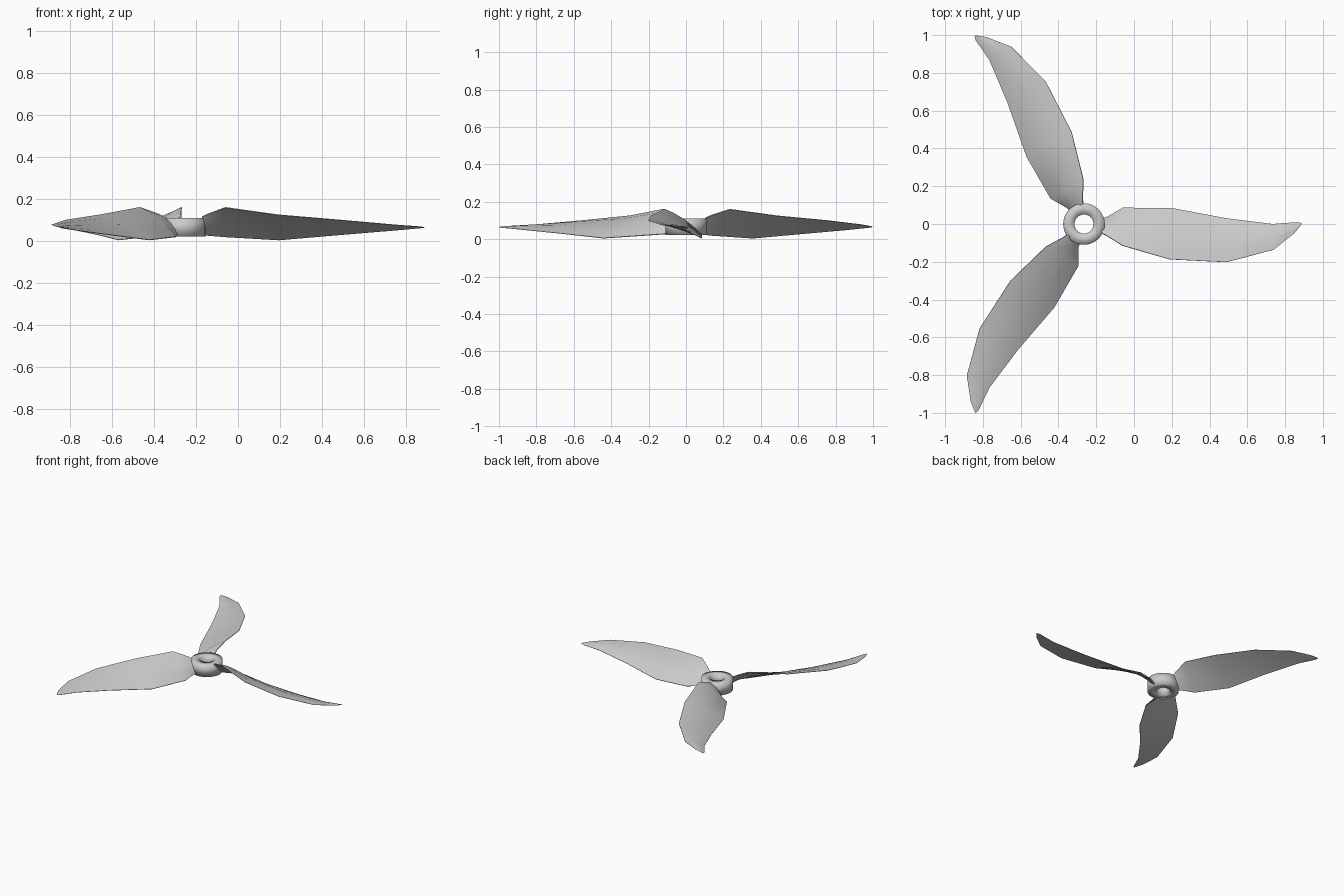
import bpy, bmesh
from math import radians, sin, cos, pi
from mathutils import Vector, Matrix

if "Cube" in bpy.data.objects:
    bpy.data.objects.remove(bpy.data.objects["Cube"])

HUB = Vector((-0.265, 0, 0))

# blade stations: low leading edge point, high trailing edge point, half thickness
STATIONS = [
    ((-0.170, 0.030, 0.030), (-0.170, -0.050, 0.115), 0.013),
    ((-0.145, 0.035, 0.027), (-0.145, -0.062, 0.128), 0.012),
    ((-0.060, 0.085, 0.020), (-0.060, -0.115, 0.160), 0.010),
    ((0.195, 0.085, 0.005), (0.190, -0.187, 0.125), 0.008),
    ((0.490, 0.030, 0.030), (0.490, -0.202, 0.100), 0.006),
    ((0.735, 0.000, 0.050), (0.740, -0.136, 0.078), 0.005),
    ((0.865, 0.010, 0.061), (0.850, -0.048, 0.069), 0.003),
    ((0.887, 0.004, 0.064), (0.885, -0.004, 0.066), 0.001),
]
CHORD = [0.0, 0.2, 0.5, 0.8, 1.0]


def finish(bm, name, smooth_angle):
    bmesh.ops.recalc_face_normals(bm, faces=bm.faces)
    me = bpy.data.meshes.new(name)
    bm.to_mesh(me)
    bm.free()
    ob = bpy.data.objects.new(name, me)
    bpy.context.collection.objects.link(ob)
    bpy.ops.object.select_all(action='DESELECT')
    ob.select_set(True)
    bpy.context.view_layer.objects.active = ob
    bpy.ops.object.shade_smooth_by_angle(angle=radians(smooth_angle))
    return ob


def section(le, te, half):
    """Closed thin lens between both edges, slightly cambered."""
    le, te = Vector(le), Vector(te)
    normal = Vector((1, 0, 0)).cross(le - te).normalized()
    camber = 0.03 * (te - le).length
    def point(t, side):
        bulge = 4 * t * (1 - t)
        return le.lerp(te, t) + normal * (bulge * camber + side * half * (0.2 + 0.8 * bulge))
    return [point(t, 1) for t in CHORD] + [point(t, -1) for t in reversed(CHORD)]


def blade(index):
    bm = bmesh.new()
    turn = (Matrix.Translation(HUB) @ Matrix.Rotation(index * 2 * pi / 3, 4, 'Z')
            @ Matrix.Translation(-HUB))
    rings = [[bm.verts.new(turn @ p) for p in section(*s)] for s in STATIONS]
    for a, b in zip(rings, rings[1:]):
        for i in range(len(a)):
            j = (i + 1) % len(a)
            bm.faces.new((a[i], a[j], b[j], b[i]))
    bm.faces.new(rings[0])
    bm.faces.new(rings[-1])
    return finish(bm, f"blade_{index + 1}", 60)


# hub: softly shaded ring with a through hole
def hub(sides=32):
    bm = bmesh.new()
    profile = [(0.050, 0.022), (0.110, 0.022), (0.110, 0.110), (0.050, 0.110)]
    rings = []
    for k in range(sides):
        a = 2 * pi * k / sides
        rings.append([bm.verts.new(HUB + Vector((r * cos(a), r * sin(a), z))) for r, z in profile])
    for k in range(sides):
        a, b = rings[k], rings[(k + 1) % sides]
        for i in range(4):
            j = (i + 1) % 4
            bm.faces.new((a[i], a[j], b[j], b[i]))
    return finish(bm, "hub", 180)


hub()
for n in range(3):
    blade(n)
